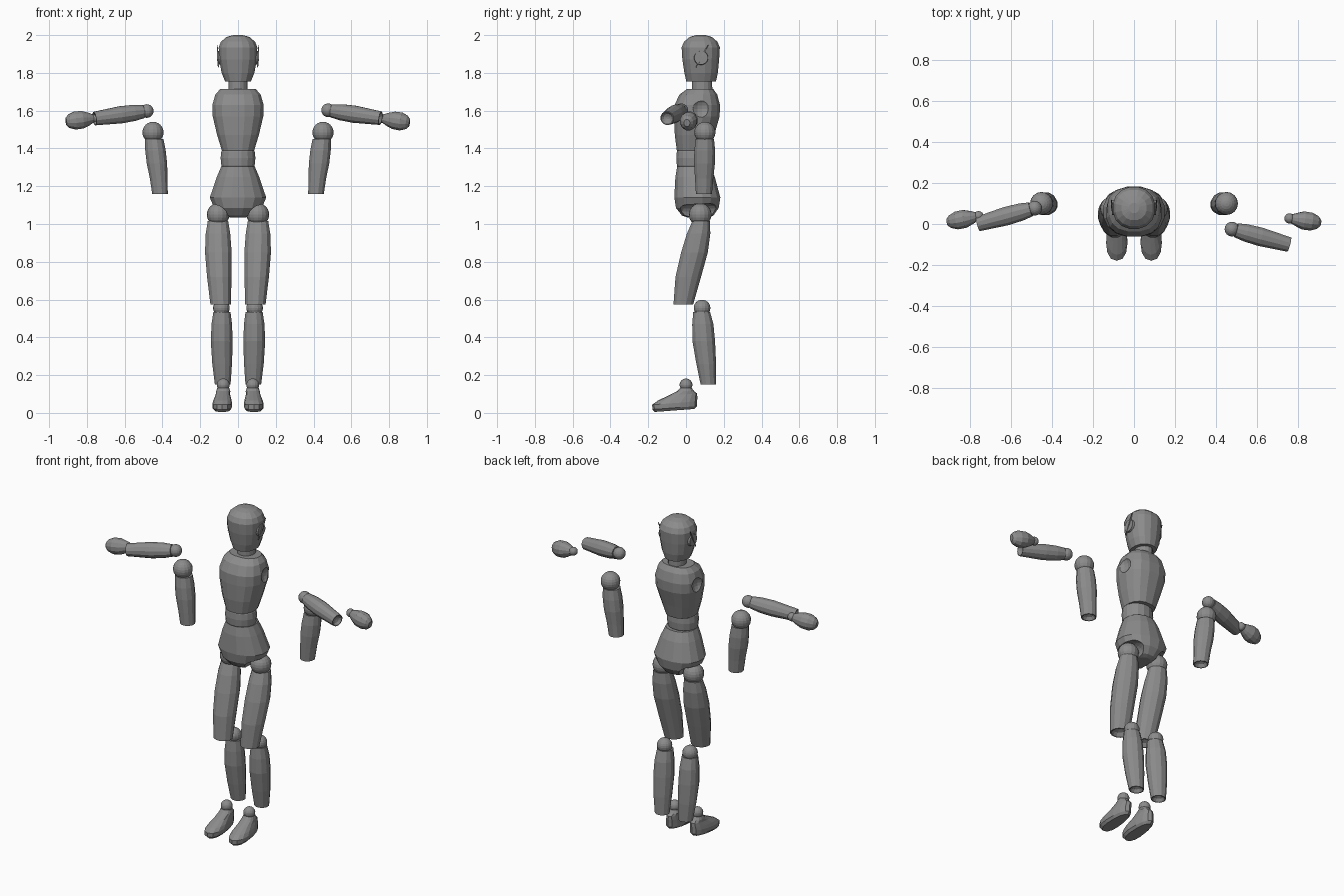
import bpy, bmesh, math
from mathutils import Vector

grey = bpy.data.materials.new("neutral grey")
grey.diffuse_color = (0.26, 0.26, 0.26, 1)


def finish(name, bm):
    bmesh.ops.recalc_face_normals(bm, faces=bm.faces)
    me = bpy.data.meshes.new(name)
    bm.to_mesh(me)
    bm.free()
    me.materials.append(grey)
    ob = bpy.data.objects.new(name, me)
    bpy.context.collection.objects.link(ob)
    return ob


def loft(name, rings, n=12, power=2.0, socket=0.0, start=None, end=None):
    """Rings are (x, y, z, rx, ry); the last ring can end in a concave socket."""
    rings = list(rings)
    if socket:
        x, y, z, a, b = rings[-1]
        d = math.copysign(socket, rings[-2][2] - z)
        rings += [(x, y, z, a * .88, b * .88), (x, y, z + d * .7, a * .6, b * .6),
                  (x, y, z + d, a * .2, b * .2)]
    bm = bmesh.new()
    loops = []
    for x, y, z, a, b in rings:
        loop = []
        for i in range(n):
            t = 2 * math.pi * (i + .5) / n
            c, s = math.cos(t), math.sin(t)
            loop.append(bm.verts.new((x + a * math.copysign(abs(c) ** (2 / power), c),
                                      y + b * math.copysign(abs(s) ** (2 / power), s), z)))
        loops.append(loop)
    for p, q in zip(loops, loops[1:]):
        for i in range(n):
            j = (i + 1) % n
            bm.faces.new((p[i], p[j], q[j], q[i]))
    bm.faces.new(loops[0])
    bm.faces.new(loops[-1])
    # aim the local z axis from start to end
    if start:
        axis = Vector(end) - Vector(start)
        rot = axis.to_track_quat('Z', 'Y')
        for v in bm.verts:
            v.co = Vector(start) + rot @ Vector((v.co.x, v.co.y, v.co.z * axis.length))
    return finish(name, bm)


def ball(name, pos, r, scale=(1, 1, 1)):
    bm = bmesh.new()
    bmesh.ops.create_uvsphere(bm, u_segments=16, v_segments=12, radius=r)
    for v in bm.verts:
        v.co = Vector(pos) + v.co * Vector(scale)
    return finish(name, bm)


def carve(ob, cutter):
    mod = ob.modifiers.new("socket", 'BOOLEAN')
    mod.operation = 'DIFFERENCE'
    mod.solver = 'EXACT'
    mod.object = cutter
    bpy.context.view_layer.objects.active = ob
    bpy.ops.object.modifier_apply(modifier=mod.name)
    bpy.data.objects.remove(cutter, do_unlink=True)


# head and neck
loft("head", [(0, .08, 1.755, .070, .080), (0, .08, 1.80, .088, .090), (0, .078, 1.87, .102, .099),
              (0, .078, 1.935, .104, .103), (0, .078, 1.965, .092, .09),
              (0, .078, 1.99, .062, .06), (0, .078, 2.0, .025, .025)], 16, 2.2)
loft("neck", [(0, .085, 1.69, .052, .056), (0, .085, 1.76, .05, .054)], 16)

# torso, waist and pelvis
torso = loft("torso", [(0, .04, 1.39, .087, .09), (0, .045, 1.47, .112, .106),
                       (0, .058, 1.57, .136, .122), (0, .06, 1.63, .138, .122),
                       (0, .065, 1.685, .122, .102), (0, .075, 1.715, .095, .07)], 16, 2.4)
loft("waist", [(0, .03, 1.29, .08, .07), (0, .03, 1.31, .09, .08), (0, .03, 1.35, .094, .083),
               (0, .03, 1.385, .09, .08), (0, .03, 1.40, .08, .07)], 16)
pelvis = loft("pelvis", [(0, .04, 1.305, .090, .088), (0, .048, 1.25, .114, .106),
                         (0, .06, 1.14, .152, .124), (0, .06, 1.085, .128, .115),
                         (0, .062, 1.045, .085, .085), (0, .065, 1.035, .045, .06)], 16, 2.2)

for side, s in (("left", -1), ("right", 1)):
    carve(torso, ball("shoulder_cutter", (s * .18, .085, 1.61), .066))
    carve(pelvis, ball("hip_cutter", (s * .105, .075, 1.05), .064, (1, 2.2, 1)))

    # ear disc with a slanted fin
    loft(f"{side}_ear_disc", [(0, 0, 0, .038, .038), (0, 0, 1, .036, .036)], 16,
         start=(s * .094, .08, 1.88), end=(s * .107, .08, 1.88))
    loft(f"{side}_ear_fin", [(0, 0, 0, .003, .003), (0, 0, .5, .007, .007), (0, 0, 1, .002, .002)], 4,
         start=(s * .104, .052, 1.83), end=(s * .110, .117, 1.948))

    # leg
    ball(f"{side}_hip_ball", (s * .105, .075, 1.05), .06)
    loft(f"{side}_thigh", [(s * .106, .08, 1.015, .056, .048), (s * .106, .067, .95, .067, .064),
                           (s * .104, .045, .85, .073, .073), (s * .099, .012, .72, .067, .07),
                           (s * .092, -.014, .575, .056, .054)], 12, socket=.03)
    ball(f"{side}_knee_ball", (s * .088, .085, .555), .044)
    loft(f"{side}_shin", [(s * .085, .083, .535, .047, .046), (s * .086, .089, .47, .056, .058),
                          (s * .086, .094, .38, .060, .062), (s * .084, .107, .26, .054, .054),
                          (s * .081, .118, .15, .043, .042)], 12, socket=.025)

    # foot with a tapered heel and a sole that rises to the back
    foot = loft(f"{side}_foot", [(s * .084, -.06, .004, .042, .105), (s * .084, -.06, .018, .056, .118),
                                 (s * .084, -.06, .043, .058, .119), (s * .082, -.045, .062, .054, .105),
                                 (s * .080, -.018, .085, .046, .077), (s * .078, -.002, .115, .038, .045),
                                 (s * .078, 0, .133, .032, .030)], 14, 2.3)
    for v in foot.data.vertices:
        back = (v.co.y + .18) / .24
        if v.co.z < .1:
            v.co.x = s * .08 + (v.co.x - s * .08) * (1.03 - .3 * back)
            v.co.z += .018 * back
    ball(f"{side}_ankle_ball", (s * .078, 0, .148), .034)

    # upper arm
    ball(f"{side}_shoulder_ball", (s * .45, .1, 1.485), .056)
    loft(f"{side}_upper_arm", [(s * .443, .1, 1.45, .050, .050), (s * .437, .099, 1.39, .056, .057),
                               (s * .429, .098, 1.32, .056, .057), (s * .42, .096, 1.24, .048, .05),
                               (s * .413, .095, 1.16, .043, .044)], 12, socket=.025)

    # forearm and hand, posed differently on each side
    if s < 0:
        elbow, wrist_end = (-.483, .077, 1.598), (-.76, 0, 1.558)
        wrist, tip = (-.757, .038, 1.56), (-.91, .008, 1.542)
    else:
        elbow, wrist_end = (.477, -.025, 1.602), (.755, -.1, 1.56)
        wrist, tip = (.757, .027, 1.56), (.908, .005, 1.535)
    ball(f"{side}_elbow_ball", elbow, .036)
    loft(f"{side}_forearm", [(0, 0, .07, .036, .036), (0, 0, .25, .044, .044), (0, 0, .5, .047, .047),
                             (0, 0, .8, .041, .041), (0, 0, 1, .037, .037)], 12,
         socket=.06, start=elbow, end=wrist_end)
    ball(f"{side}_wrist_ball", wrist, .025)
    loft(f"{side}_hand", [(0, 0, .06, .022, .022), (0, 0, .22, .033, .035), (0, 0, .45, .046, .048),
                          (0, 0, .7, .045, .049), (0, 0, .9, .032, .037), (0, 0, 1, .016, .02)], 12,
         start=wrist, end=tip)
